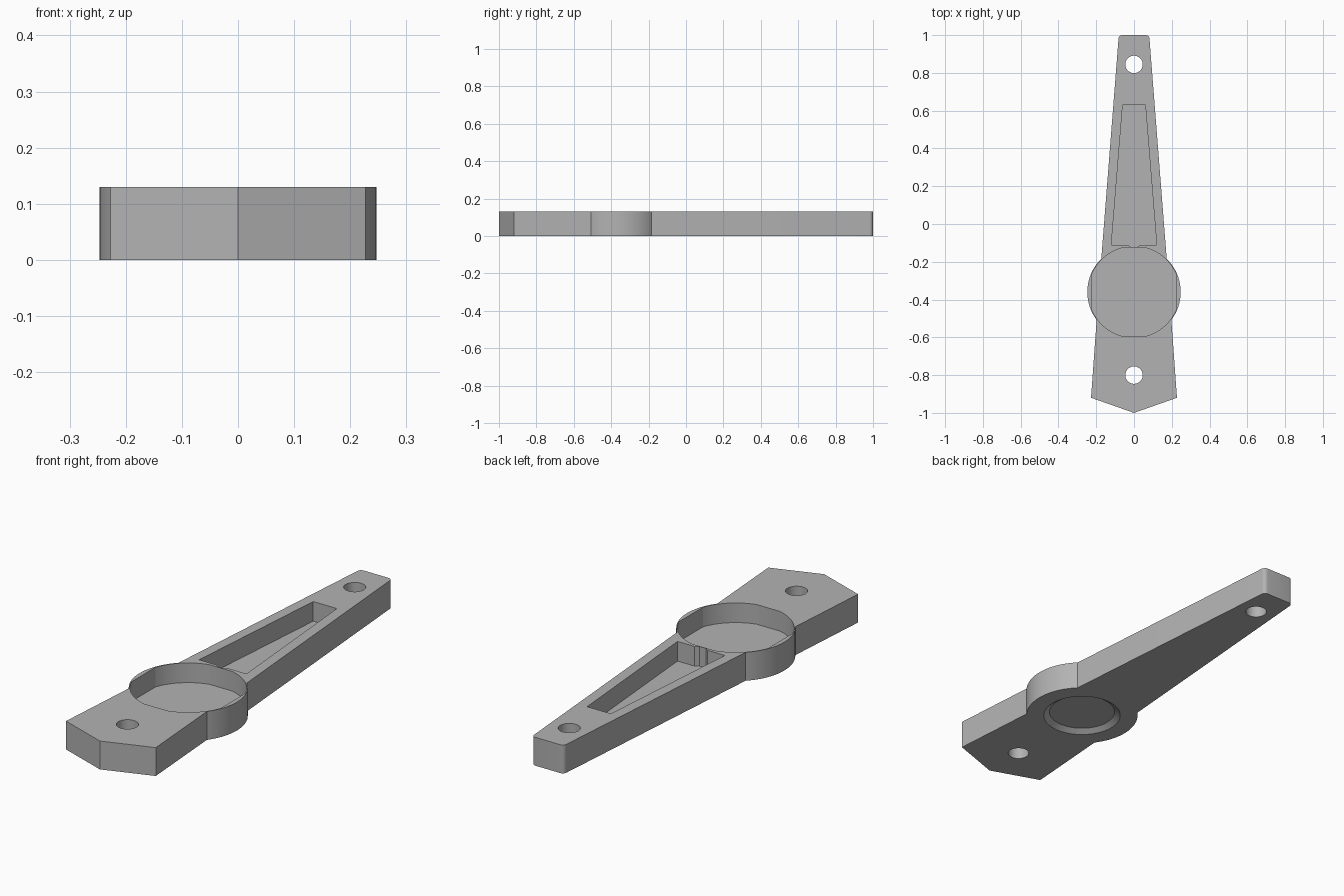
import bpy, bmesh
from math import sin, cos, radians, sqrt

cube = bpy.data.objects.get("Cube")
if cube:
    bpy.data.objects.remove(cube)

HEIGHT = 0.13
FLOOR = 0.04
HUB_Y = -0.36

grey = bpy.data.materials.new("plain grey")
grey.use_nodes = True
grey.diffuse_color = (0.45, 0.45, 0.45, 1)
grey.node_tree.nodes["Principled BSDF"].inputs["Base Color"].default_value = (0.45, 0.45, 0.45, 1)


def arc(cx, cy, r, a0, a1, n):
    return [(cx + r * cos(radians(a0 + (a1 - a0) * i / n)),
             cy + r * sin(radians(a0 + (a1 - a0) * i / n))) for i in range(n + 1)]


def mirrored(half):
    """Close a right-hand outline, listed front to back, with its mirror image."""
    return half + [(-x, y) for x, y in reversed(half) if x > 1e-5]


def prism(name, outline, z0, z1):
    bm = bmesh.new()
    face = bm.faces.new([bm.verts.new((x, y, z0)) for x, y in outline])
    top = bmesh.ops.extrude_face_region(bm, geom=[face])["geom"]
    bmesh.ops.translate(bm, vec=(0, 0, z1 - z0),
                        verts=[v for v in top if isinstance(v, bmesh.types.BMVert)])
    bmesh.ops.recalc_face_normals(bm, faces=bm.faces)
    mesh = bpy.data.meshes.new(name)
    bm.to_mesh(mesh)
    bm.free()
    ob = bpy.data.objects.new(name, mesh)
    bpy.context.collection.objects.link(ob)
    mesh.materials.append(grey)
    return ob


def cut(body, cutter):
    mod = body.modifiers.new("cut", 'BOOLEAN')
    mod.operation = 'DIFFERENCE'
    mod.solver = 'EXACT'
    mod.object = cutter
    cutter.hide_render = True
    bpy.context.view_layer.objects.active = body
    bpy.ops.object.modifier_apply(modifier=mod.name)
    bpy.data.objects.remove(cutter)


# Tapered arm with pointed front, round hub and rounded rear corners
half = [(0, -1), (0.2275, -0.92)]
half += arc(0, HUB_Y, 0.247, -36.8, 45.5, 32)
half += arc(0.062, 0.98, 0.02, 4, 90, 6)
body = prism("tapered_arm", mirrored(half), 0, HEIGHT)

# Hub pocket: a circle with flats on four sides
R, FX, FY = 0.242, 0.226, 0.235
ex, ey = sqrt(R * R - FY * FY), sqrt(R * R - FX * FX)
ring = []
for x, y in arc(0, HUB_Y, R, -90, 90, 64):
    dy = y - HUB_Y
    if x > ex and abs(dy) < FY and x < FX:
        ring.append((x, y))
lower = [p for p in ring if p[1] < HUB_Y]
upper = [p for p in ring if p[1] > HUB_Y]
pocket = ([(ex, HUB_Y - FY)] + lower + [(FX, HUB_Y - ey), (FX, HUB_Y + ey)]
          + upper + [(ex, HUB_Y + FY)])
cut(body, prism("hub_pocket", mirrored(pocket), FLOOR, 0.2))

# Long slot with a small notch toward the hub
slot = [(0.016, -0.122), (0.033, -0.11), (0.12, -0.11), (0.06, 0.63)]
cut(body, prism("slot", mirrored(slot), FLOOR, 0.2))

# Through holes
for y in (-0.8, 0.845):
    cut(body, prism("hole", arc(0, y, 0.046, 0, 352.5, 47), -0.1, 0.2))

# Shallow chamfered recess underneath
recess = prism("recess", arc(0, HUB_Y, 0.195, 0, 356.25, 95), -0.018, 0.018)
for v in recess.data.vertices:
    if v.co.z > 0:
        v.co.x *= 0.145 / 0.195
        v.co.y = HUB_Y + (v.co.y - HUB_Y) * 0.145 / 0.195
cut(body, recess)

# Smooth curves, sharp edges
bpy.ops.object.select_all(action='DESELECT')
body.select_set(True)
bpy.context.view_layer.objects.active = body
bpy.ops.object.shade_smooth_by_angle(angle=radians(20))
